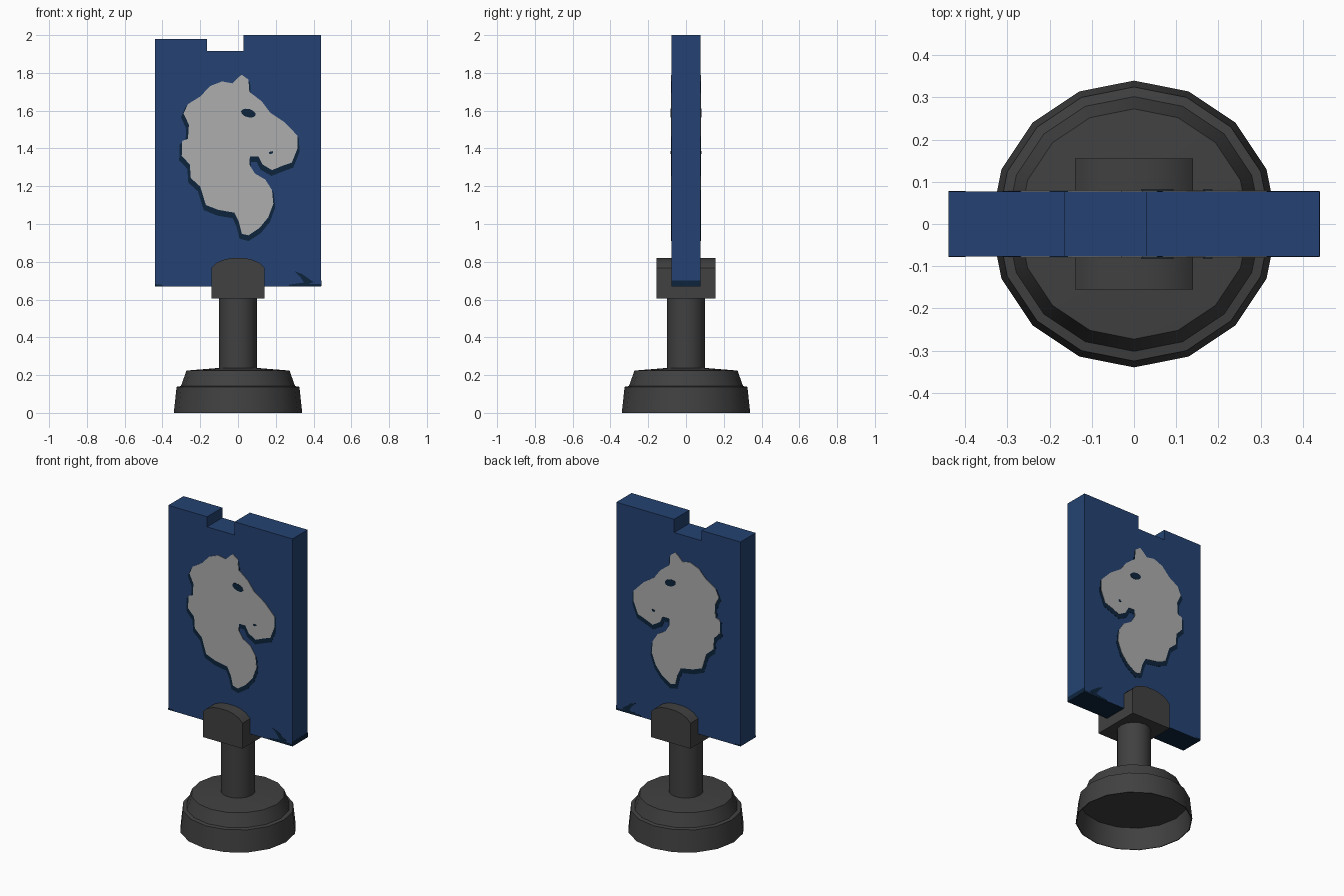
import bpy, bmesh, math
from mathutils import Vector

if "Cube" in bpy.data.objects:
    bpy.data.objects.remove(bpy.data.objects["Cube"])


def material(name, rgb):
    m = bpy.data.materials.new(name)
    m.diffuse_color = (*rgb, 1)
    m.use_nodes = True
    m.node_tree.nodes["Principled BSDF"].inputs["Base Color"].default_value = m.diffuse_color
    return m


BLUE = material("navy blue", (0.018, 0.055, 0.17))
DARK = material("dark navy", (0.004, 0.018, 0.045))
GREY = material("light grey", (0.42, 0.42, 0.42))
BLACK = material("charcoal", (0.052, 0.052, 0.052))


def finish(name, bm, *mats):
    bmesh.ops.recalc_face_normals(bm, faces=bm.faces)
    me = bpy.data.meshes.new(name)
    bm.to_mesh(me)
    bm.free()
    for m in mats:
        me.materials.append(m)
    ob = bpy.data.objects.new(name, me)
    bpy.context.collection.objects.link(ob)
    return ob


def prism(name, pts, y0, y1, *mats):
    """Extrude an (x, z) outline from y0 to y1."""
    bm = bmesh.new()
    f = bm.faces.new([bm.verts.new((x, y0, z)) for x, z in pts])
    new = bmesh.ops.extrude_face_region(bm, geom=[f])["geom"]
    verts = [v for v in new if isinstance(v, bmesh.types.BMVert)]
    bmesh.ops.translate(bm, verts=verts, vec=(0, y1 - y0, 0))
    return finish(name, bm, *mats)


def lathe(name, profile, sides, mat):
    """Spin an (r, z) profile round the z axis."""
    bm = bmesh.new()
    vs = [bm.verts.new((0, r, z)) for r, z in profile]
    es = [bm.edges.new(p) for p in zip(vs, vs[1:])]
    bmesh.ops.spin(bm, geom=vs + es, cent=(0, 0, 0), axis=(0, 0, 1),
                   angle=math.tau, steps=sides, use_duplicate=False)
    bmesh.ops.remove_doubles(bm, verts=bm.verts, dist=1e-4)
    return smooth(finish(name, bm, mat))


def smooth(ob):
    bpy.ops.object.select_all(action='DESELECT')
    ob.select_set(True)
    bpy.context.view_layer.objects.active = ob
    bpy.ops.object.shade_smooth_by_angle(angle=math.radians(30))
    return ob


def both_sides(name, pts, lift, mat):
    """Thin plate on the front and the back of the panel."""
    for side, s in (("front", -1), ("back", 1)):
        prism(f"{name}_{side}", pts, s * 0.074, s * (T + lift), mat)


def grown(pts, d, dx, dz):
    """Outline pushed outward by d and shifted (clockwise points)."""
    out = []
    for i, p in enumerate(pts):
        t = (Vector(pts[(i + 1) % len(pts)]) - Vector(pts[i - 1])).normalized()
        out.append((p[0] - t.y * d + dx, p[1] + t.x * d + dz))
    return out


def ellipse(cx, cz, a, b, tilt, n=12):
    c, s = math.cos(tilt), math.sin(tilt)
    ring = [(a * math.cos(math.tau * i / n), b * math.sin(math.tau * i / n)) for i in range(n)]
    return [(cx + u * c - v * s, cz + u * s + v * c) for u, v in ring]


# Stepped base, hollow underneath, and its stem
lathe("base", [(0, 0.135), (0.318, 0.135), (0.335, 0), (0.34, 0), (0.325, 0.138),
               (0.302, 0.142), (0.273, 0.224), (0.1, 0.238), (0, 0.238)], 16, BLACK)
lathe("stem", [(0, 0.22), (0.1, 0.22), (0.1, 0.61), (0, 0.61)], 16, BLACK)

# Round-topped bracket gripping the panel
arch = [(0.14, 0.605), (0.14, 0.768), (0.113, 0.795), (0.07, 0.813), (0.03, 0.82)]
smooth(prism("bracket", arch + [(-x, z) for x, z in reversed(arch)], -0.155, 0.155, BLACK))

# Panel with a notched top and a dark underside
T = 0.077
panel = prism("panel", [(-0.44, 0.67), (0.44, 0.67), (0.44, 2.0), (0.03, 2.0), (0.03, 1.915),
                        (-0.165, 1.915), (-0.165, 1.98), (-0.44, 1.98)], -T, T, BLUE, DARK)
for p in panel.data.polygons:
    if p.normal.z < -0.5:
        p.material_index = 1

# Worn marks along the panel's lower edge
both_sides("edge_mark", [(0.27, 0.671), (0.27, 0.679), (0.35, 0.69), (0.33, 0.72), (0.30, 0.75),
                         (0.34, 0.735), (0.40, 0.692), (0.37, 0.684), (0.44, 0.682),
                         (0.44, 0.671)], 0.001, DARK)
both_sides("corner_mark", [(-0.44, 0.671), (-0.44, 0.682), (-0.40, 0.678), (-0.40, 0.671)],
           0.001, DARK)
prism("side_mark", [(0.438, 0.671), (0.441, 0.671), (0.441, 0.70), (0.438, 0.70)], -T, T, DARK)

# Horse head, drawn clockwise from the ear tip, over a dark shadow outline
horse = [(0.02, 1.79), (0.055, 1.765), (0.06, 1.70), (0.125, 1.65), (0.17, 1.59), (0.245, 1.54),
         (0.315, 1.468), (0.315, 1.40), (0.285, 1.325), (0.24, 1.31), (0.18, 1.285),
         (0.13, 1.315), (0.108, 1.357), (0.063, 1.357), (0.06, 1.315), (0.09, 1.267),
         (0.145, 1.235), (0.18, 1.18), (0.187, 1.107), (0.16, 1.035), (0.115, 0.98),
         (0.055, 0.94), (0.02, 0.948), (0.005, 1.01), (-0.02, 1.06), (-0.105, 1.075),
         (-0.17, 1.10), (-0.2, 1.198), (-0.25, 1.243), (-0.255, 1.315), (-0.298, 1.36),
         (-0.295, 1.44), (-0.265, 1.45), (-0.26, 1.525), (-0.288, 1.585), (-0.265, 1.635),
         (-0.2, 1.675), (-0.148, 1.73), (-0.085, 1.755), (-0.03, 1.745), (0.0, 1.775)]
both_sides("horse_shadow", grown(horse, 0.012, -0.002, -0.019), 0.0015, DARK)
both_sides("horse_head", horse, 0.003, GREY)
both_sides("eye", ellipse(0.055, 1.587, 0.04, 0.022, -0.25), 0.0045, DARK)
both_sides("nostril", ellipse(0.175, 1.378, 0.012, 0.007, 0.3, 8), 0.0045, DARK)
